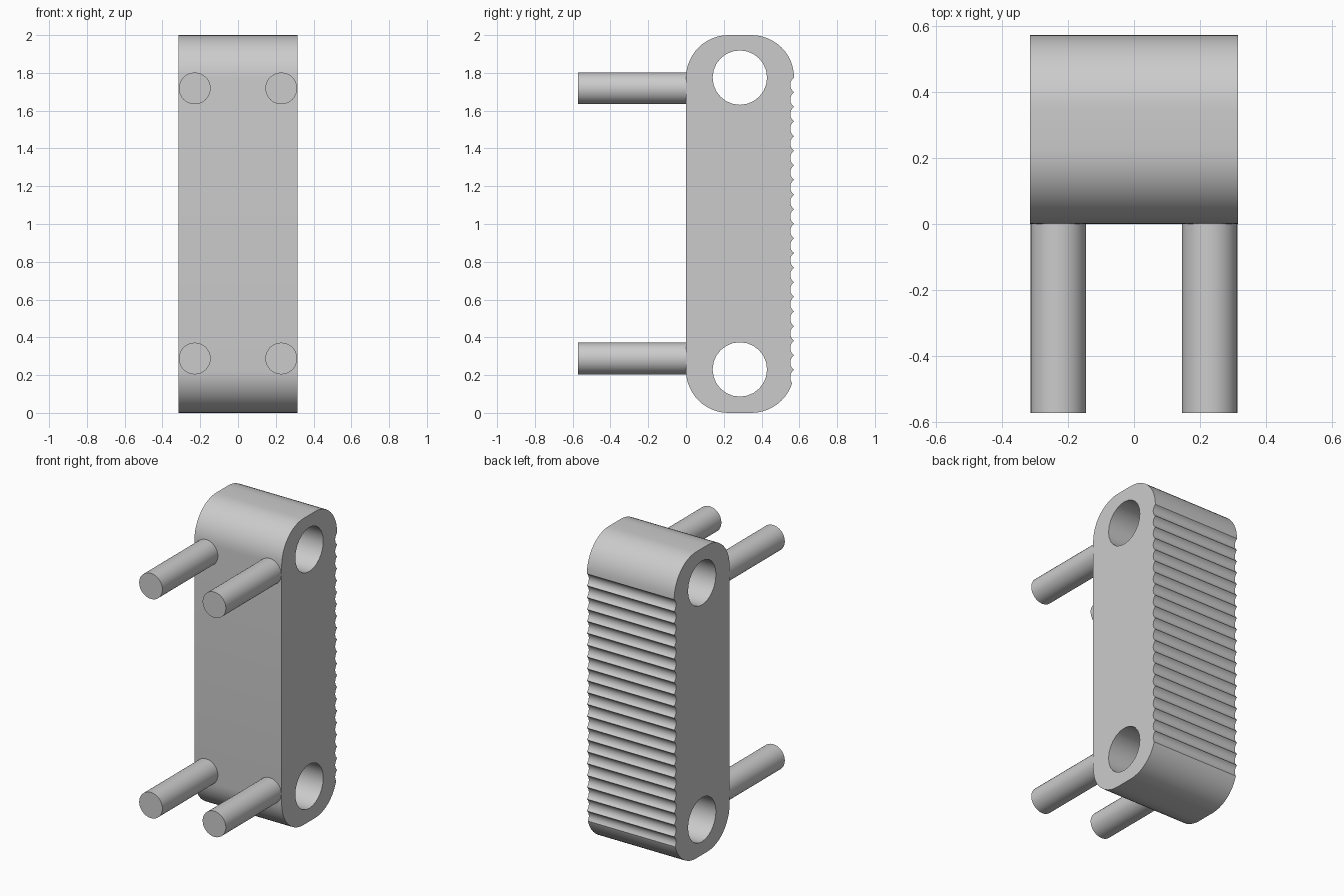
import bpy, bmesh
from math import sin, cos, pi, radians, asin

cube = bpy.data.objects.get("Cube")
if cube:
    bpy.data.objects.remove(cube, do_unlink=True)

# One plain grey for every part
grey = bpy.data.materials.new("grey")
grey.use_nodes = True
grey.diffuse_color = (0.6, 0.6, 0.6, 1)
grey.node_tree.nodes["Principled BSDF"].inputs["Base Color"].default_value = (0.6, 0.6, 0.6, 1)

HALF_W, DEPTH, HEIGHT, CORNER = 0.315, 0.572, 2.0, 0.225
RIDGES, GROOVE_LOW, GROOVE_HIGH, GROOVE_DEPTH = 21, 0.15, 1.775, 0.02


def arc(cy, cz, r, start, end, steps):
    angles = [radians(start + (end - start) * i / steps) for i in range(steps + 1)]
    return [(cy + r * cos(a), cz + r * sin(a)) for a in angles]


def cylinder(name, radius, length, location, rotation, sides):
    bpy.ops.mesh.primitive_cylinder_add(vertices=sides, radius=radius, depth=length,
                                        location=location, rotation=rotation)
    obj = bpy.context.object
    obj.name = name
    obj.data.materials.append(grey)
    return obj


def smooth(obj):
    bpy.ops.object.select_all(action='DESELECT')
    obj.select_set(True)
    bpy.context.view_layer.objects.active = obj
    bpy.ops.object.shade_smooth_by_angle(angle=radians(30))


# Block side profile: rounded corners and a scalloped back edge
lo, hi = CORNER, HEIGHT - CORNER
outline = arc(CORNER, lo, CORNER, 180, 270, 12)
outline += [p for p in arc(DEPTH - CORNER, lo, CORNER, -90, 0, 12) if p[1] < GROOVE_LOW - 0.01]
pitch = (GROOVE_HIGH - GROOVE_LOW) / RIDGES
r = ((pitch / 2) ** 2 + GROOVE_DEPTH ** 2) / (2 * GROOVE_DEPTH)
swing = 180 / pi * asin(pitch / 2 / r)
for i in range(RIDGES):
    z = GROOVE_LOW + pitch * (i + 0.5)
    # Lowest groove follows the start of the bottom corner
    scallop = arc(DEPTH + r - GROOVE_DEPTH, z, r, 180 + swing, 180 - swing, 8)
    for y, zz in scallop[0 if i == 0 else 1:]:
        limit = DEPTH
        if zz < lo:
            limit = DEPTH - CORNER + (CORNER ** 2 - (lo - zz) ** 2) ** 0.5
        outline.append((min(y, limit), zz))
outline += arc(DEPTH - CORNER, hi, CORNER, 0, 90, 12)[1:]
outline += arc(CORNER, hi, CORNER, 90, 180, 12)

bm = bmesh.new()
face = bm.faces.new([bm.verts.new((-HALF_W, y, z)) for y, z in outline])
side = bmesh.ops.extrude_face_region(bm, geom=[face])
new_verts = [g for g in side["geom"] if isinstance(g, bmesh.types.BMVert)]
bmesh.ops.translate(bm, verts=new_verts, vec=(2 * HALF_W, 0, 0))
bmesh.ops.recalc_face_normals(bm, faces=bm.faces)
mesh = bpy.data.meshes.new("ridged_block")
bm.to_mesh(mesh)
bm.free()
block = bpy.data.objects.new("ridged_block", mesh)
bpy.context.collection.objects.link(block)
mesh.materials.append(grey)

# Two holes straight through the block
for name, z in (("lower_hole_cutter", 0.23), ("upper_hole_cutter", 1.775)):
    cutter = cylinder(name, 0.144, 1, (0, 0.285, z), (0, pi / 2, 0), 24)
    cut = block.modifiers.new(name, 'BOOLEAN')
    cut.operation = 'DIFFERENCE'
    cut.solver = 'EXACT'
    cut.object = cutter
    bpy.context.view_layer.objects.active = block
    bpy.ops.object.modifier_apply(modifier=cut.name)
    bpy.data.objects.remove(cutter, do_unlink=True)
smooth(block)

# Four pins standing out of the front
for level, z in (("lower", 0.288), ("upper", 1.718)):
    for hand, s in (("left", 1), ("right", -1)):
        pin = cylinder(f"{level}_{hand}_pin", 0.084, 0.582, (s * 0.229, -0.281, z),
                       (pi / 2, 0, 0), 32)
        smooth(pin)
